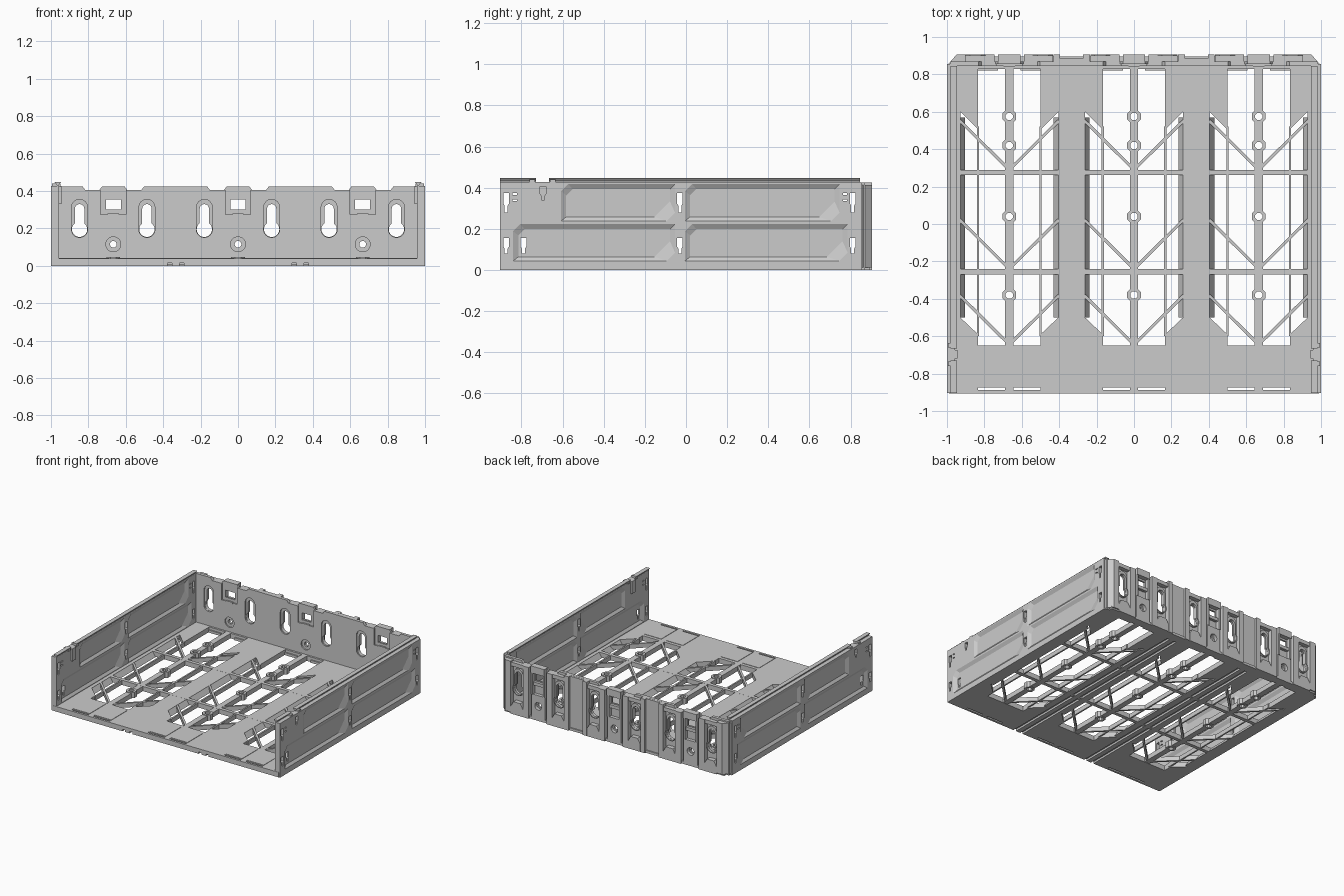
import bpy, bmesh
from math import sin, cos, pi, acos, hypot

if "Cube" in bpy.data.objects:
    bpy.data.objects.remove(bpy.data.objects["Cube"])

UNITS = (-2/3, 0, 2/3)
PLACE = {'x': lambda a, b, c: (c, a, b),
         'y': lambda a, b, c: (a, c, b),
         'z': lambda a, b, c: (a, b, c)}


def prism(bm, axis, lo, hi, outer, holes=()):
    """Extrude a flat outline with holes along an axis."""
    t = bmesh.new()
    for loop in (outer, *holes):
        vs = [t.verts.new((a, b, 0)) for a, b in loop]
        for i, v in enumerate(vs):
            t.edges.new((vs[i - 1], v))
    bmesh.ops.triangle_fill(t, use_beauty=True, edges=t.edges[:], normal=(0, 0, 1))
    low = {v: bm.verts.new(PLACE[axis](v.co.x, v.co.y, lo)) for v in t.verts}
    high = {v: bm.verts.new(PLACE[axis](v.co.x, v.co.y, hi)) for v in t.verts}
    for f in t.faces:
        bm.faces.new([high[v] for v in f.verts])
        bm.faces.new([low[v] for v in reversed(f.verts)])
    for e in t.edges:
        if len(e.link_faces) == 1:
            a, b = e.verts
            bm.faces.new((low[a], low[b], high[b], high[a]))
    t.free()


def rect(x0, x1, y0, y1):
    return [(x0, y0), (x1, y0), (x1, y1), (x0, y1)]


def box(bm, x0, x1, y0, y1, z0, z1):
    prism(bm, 'z', z0, z1, rect(min(x0, x1), max(x0, x1), y0, y1))


def ring(x, y, r, n=8):
    return [(x + r * cos(2 * pi * (i + .5) / n), y + r * sin(2 * pi * (i + .5) / n)) for i in range(n)]


def bar(bm, p, q, w, z0, z1):
    dx, dy = q[0] - p[0], q[1] - p[1]
    k = w / 2 / hypot(dx, dy)
    nx, ny = -dy * k, dx * k
    prism(bm, 'z', z0, z1, [(p[0] + nx, p[1] + ny), (q[0] + nx, q[1] + ny),
                            (q[0] - nx, q[1] - ny), (p[0] - nx, p[1] - ny)])


def finish(bm, name):
    bmesh.ops.recalc_face_normals(bm, faces=bm.faces[:])
    me = bpy.data.meshes.new(name)
    bm.to_mesh(me)
    bm.free()
    bpy.context.collection.objects.link(bpy.data.objects.new(name, me))


# Floor plate: three openings, front slots, grooves along the underside
def opening(c):
    half = [(.167, -.65), (.167, -.59), (.262, -.5), (.262, .6), (.167, .505), (.167, .83)]
    return [(c + x, y) for x, y in half] + [(c - x, y) for x, y in reversed(half)]


holes = [opening(c) for c in UNITS]
for c in UNITS:
    for s in (-1, 1):
        holes.append(rect(*sorted((c + s * .022, c + s * .167)), -.888, -.874))
lower = [(-.99, .85), (-.99, -.905)]
for c in (-.365, -.302, .302, .365):
    lower += [(c - .012, -.905), (c - .012, .82), (c + .012, .82), (c + .012, -.905)]
lower += [(.99, -.905), (.99, .85)]
bm = bmesh.new()
prism(bm, 'z', 0, .015, lower, holes)
prism(bm, 'z', .015, .04, rect(-.99, .99, -.905, .85), holes)
for c in UNITS:
    for s in (-1, 1):
        # sloped flanks and front pads
        prism(bm, 'y', -.5, .57, [(c + s * .264, .04), (c + s * .264, 0), (c + s * .237, 0)])
        box(bm, c + s * .022, c + s * .167, -.87, -.675, .039, .043)
finish(bm, "floor_plate")

# Floor lattice: spines with bosses, cross bars, thin ribs and diagonals
bm = bmesh.new()
bosses = (-.38, .04, .42, .575)
for c in UNITS:
    ends = [-.66] + [y + d for y in bosses for d in (-.03, .03)] + [.86]
    for y0, y1 in zip(ends[::2], ends[1::2]):
        box(bm, c - .022, c + .022, y0, y1, .002, .04)
    for y in bosses:
        prism(bm, 'z', 0, .046, ring(c, y, .04), [ring(c, y, .021)])
    for s in (-1, 1):
        box(bm, c + s * .161, c + s * .173, -.6, .52, .005, .039)
        for y in (.29, -.24, -.645):
            bar(bm, (c, y), (c + s * .264, y + .262), .016, .005, .039)
        box(bm, c + s * .06, c + s * .167, .82, .846, .0, .02)
for y in (.275, -.255):
    box(bm, -.96, .96, y - .014, y + .014, .003, .0405)
finish(bm, "floor_lattice")


# Side walls: thin web between two frames, bevelled recessed panels, slots
def panel(y0, y1, z0, z1, k=.035, m=.04):
    return [(y0, z0), (y1 - m, z0), (y1, z0 + m), (y1, z1), (y0 + k, z1), (y0, z1 - k)]


def slot(y, z0, z1):
    zm = z0 + .45 * (z1 - z0)
    return [(y - .007, z0), (y + .007, z0), (y + .007, zm - .01), (y + .014, zm), (y + .014, z1),
            (y - .014, z1), (y - .014, zm), (y - .007, zm - .01)]


PANELS = [(-.607, -.053, .238, .418), (-.005, .747, .238, .418),
          (-.84, -.053, .044, .223), (-.005, .786, .044, .223)]
slots = [slot(y, *z) for y in (-.874, -.03, .81) for z in ((.28, .375), (.08, .155))]
slots.append(slot(-.695, .34, .405))
slots += [rect(y - .01, y + .01, z, z + .008) for y in (-.832, .772) for z in (.335, .365)]
for s, name in ((-1, "left_wall"), (1, "right_wall")):
    bm = bmesh.new()
    side = rect(-.903, .847, 0, .428)
    frame = slots + [panel(*p) for p in PANELS]
    prism(bm, 'x', s * .985, s * 1, side, frame)
    prism(bm, 'x', s * .957, s * .972, side, frame)
    prism(bm, 'x', s * .972, s * .985, side, slots + [slot(-.79, .08, .155)])
    for y0, y1, z0, z1 in PANELS:
        a = panel(y0, y1, z0, z1)
        b = panel(y0 + .025, y1 - .025, z0 + .02, z1 - .025, .03, .075)
        for xa, xb in ((1, .985), (.957, .972)):
            va = [bm.verts.new((s * xa, *p)) for p in a]
            vb = [bm.verts.new((s * xb, *p)) for p in b]
            for i in range(6):
                bm.faces.new((va[i - 1], va[i], vb[i], vb[i - 1]))
    # flared top rail and spring clip
    rail = [(.958, .42), (.968, .42), (.968, .432), (.98, .447), (.946, .447), (.958, .432)]
    for y0, y1 in ((-.903, -.73), (-.665, .845)):
        prism(bm, 'y', y0, y1, [(s * x, z) for x, z in rail])
    for y0, y1 in ((-.76, -.735), (-.66, -.635)):
        box(bm, s * .95, s * .995, y0, y1, .42, .44)
    box(bm, s * .945, s * .96, -.72, -.675, .33, .428)
    finish(bm, name)


# Back wall: two layers with keyholes, clip windows and screw holes
def keyhole(x, w, r, top, z=.195, n=8):
    a0 = acos(min(1, w / r))
    pts = [(x + w * cos(pi * i / n), top - w + w * sin(pi * i / n)) for i in range(n + 1)]
    a, b = pi - a0, 2 * pi + a0
    return pts + [(x + r * cos(a + (b - a) * i / 16), z + r * sin(a + (b - a) * i / 16)) for i in range(17)]


def back_outline(w, notch):
    pts = [(-w, 0), (-w, .425)]
    tab = [(.165, .425), (.15, .405)] + ([(.068, .405), (.068, .275)] if notch else [(.075, .405), (.06, .425)])
    for c in UNITS:
        pts += [(c - x, z) for x, z in tab] + [(c + x, z) for x, z in reversed(tab)]
    return pts + [(w, .425), (w, 0)]


KEYS = [s * x for s in (-1, 1) for x in (.18, .487, .847)]
bm = bmesh.new()
prism(bm, 'y', .845, .855, back_outline(1, True),
      [keyhole(x, .043, .0431, .355) for x in KEYS] + [ring(c, .115, .04, 20) for c in UNITS])
prism(bm, 'y', .855, .869, back_outline(.985, False),
      [keyhole(x, .025, .041, .33) for x in KEYS] + [ring(c, .115, .018, 16) for c in UNITS]
      + [rect(c - .04, c + .04, .3, .355) for c in UNITS])
finish(bm, "back_wall")

# Relief on the rear: posts, clip columns, keyhole housings, corners
bm = bmesh.new()
for c in UNITS:
    prism(bm, 'y', .868, .895, rect(c - .06, c + .06, .02, .2), [ring(c, .115, .03, 16)])
    box(bm, c - .06, c + .06, .868, .905, .37, .425)
    box(bm, c - .03, c + .03, .843, .875, .268, .28)
    box(bm, c - .05, c + .05, .868, .89, .27, .295)
    for s in (-1, 1):
        box(bm, c + s * .045, c + s * .06, .868, .9, .2, .37)
        box(bm, c + s * .078, c + s * .128, .868, .905, 0, .405)
        if abs(c + s * .25) < .9:
            box(bm, c + s * .235, c + s * .272, .868, .905, 0, .425)
for x in KEYS:
    prism(bm, 'y', .868, .905, [(x - .053, 0), (x + .053, 0), (x + .053, .06), (x + .03, .1),
                                (x - .03, .1), (x - .053, .06)])
    box(bm, x - .053, x + .053, .868, .9, .375, .405)
    prism(bm, 'y', .868, .885, keyhole(x, .04, .05, .36), [keyhole(x, .028, .043, .335)])
for s in (-1, 1):
    box(bm, s * .268, s * .4, .868, .886, 0, .424)
    prism(bm, 'z', .012, .414, [(s * 1, .846), (s * .95, .905), (s * .9, .905), (s * .9, .846)])
box(bm, -.96, .96, .846, .895, 0, .02)
finish(bm, "back_relief")
